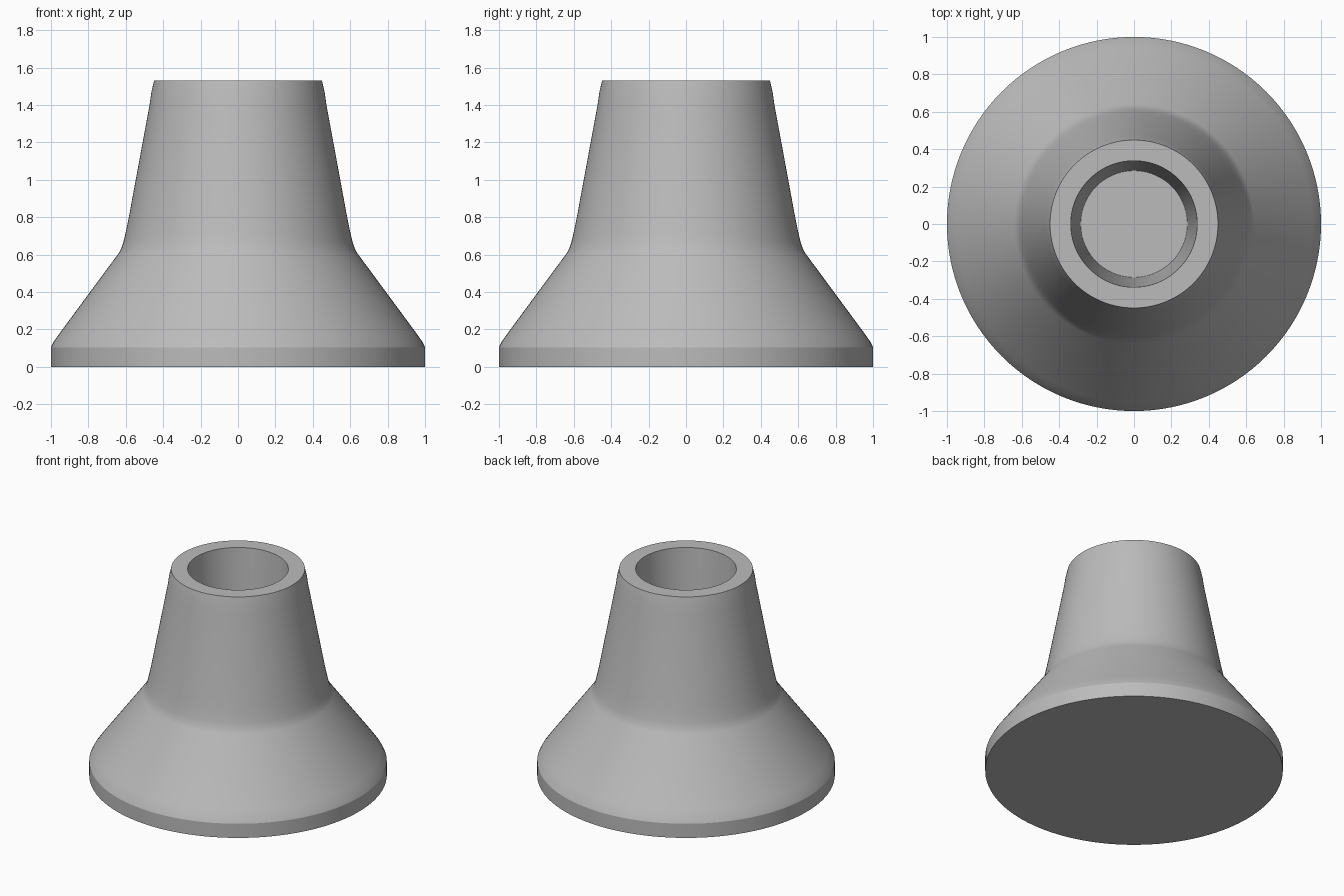
import bpy, bmesh, math
from mathutils import Matrix, Vector

cube = bpy.data.objects.get("Cube")
if cube:
    bpy.data.objects.remove(cube, do_unlink=True)

grey = bpy.data.materials.new("mid grey")
grey.use_nodes = True
colour = (0.5, 0.5, 0.5, 1)
grey.diffuse_color = colour
grey.node_tree.nodes["Principled BSDF"].inputs["Base Color"].default_value = colour

# Half section: base, flared skirt, tapered neck, flat rim, blind socket
profile = [(0, 0), (1, 0), (1, 0.105), (0.985, 0.135), (0.95, 0.185),
           (0.64, 0.605), (0.625, 0.63), (0.612, 0.67), (0.598, 0.73),
           (0.58, 0.82), (0.473, 1.4), (0.463, 1.47), (0.449, 1.53),
           (0.338, 1.53), (0.285, 0.6), (0, 0.6)]

bm = bmesh.new()
verts = [bm.verts.new((r, 0, z)) for r, z in profile]
edges = [bm.edges.new(pair) for pair in zip(verts, verts[1:])]
bmesh.ops.spin(bm, geom=verts + edges, cent=(0, 0, 0), axis=(0, 0, 1),
               angle=math.tau, steps=128, use_merge=False)
bmesh.ops.remove_doubles(bm, verts=bm.verts, dist=0.0005)
bmesh.ops.recalc_face_normals(bm, faces=bm.faces)

mesh = bpy.data.meshes.new("flared_socket_base")
bm.to_mesh(mesh)
bm.free()
mesh.materials.append(grey)
body = bpy.data.objects.new("flared_socket_base", mesh)
bpy.context.collection.objects.link(body)

# Smooth round the axis, crisp at the rim, skirt and base edges
bpy.context.view_layer.objects.active = body
body.select_set(True)
bpy.ops.object.shade_smooth_by_angle(angle=math.radians(20))
